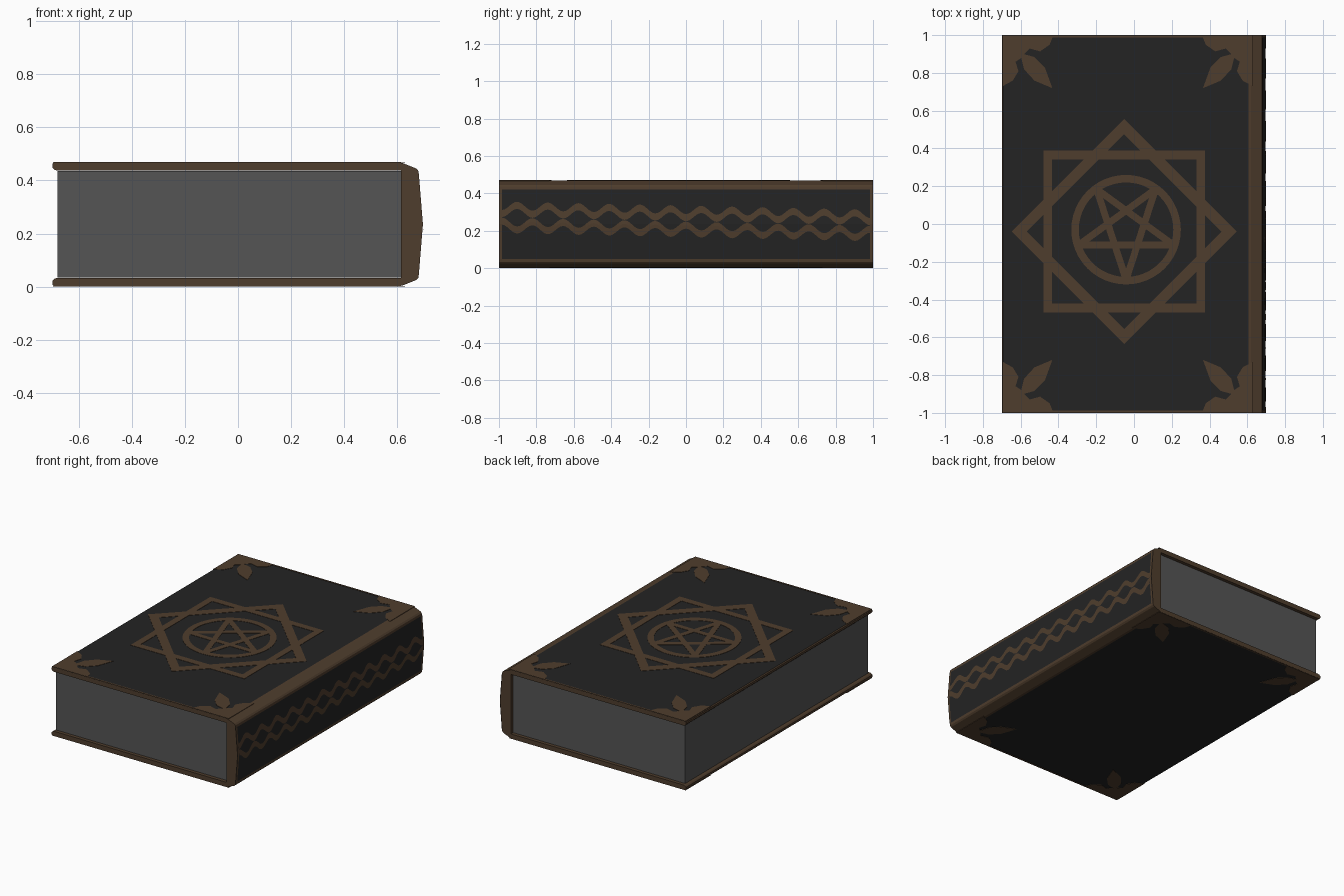
import bpy, bmesh, math
from mathutils import Vector

if "Cube" in bpy.data.objects:
    bpy.data.objects.remove(bpy.data.objects["Cube"])

MID = 0.235          # height of the symmetry plane
TOP = 0.468          # outer cover face


def material(name, rgb):
    m = bpy.data.materials.new(name)
    m.diffuse_color = (*rgb, 1)
    m.use_nodes = True
    m.node_tree.nodes["Principled BSDF"].inputs["Base Color"].default_value = m.diffuse_color
    return m


BROWN = material("bronze brown", (0.078, 0.047, 0.026))
DARK = material("black leather", (0.017, 0.017, 0.017))
GREY = material("grey paper", (0.09, 0.09, 0.09))


def finish(bm, name, *mats):
    bmesh.ops.recalc_face_normals(bm, faces=bm.faces)
    me = bpy.data.meshes.new(name)
    bm.to_mesh(me)
    bm.free()
    for m in mats:
        me.materials.append(m)
    ob = bpy.data.objects.new(name, me)
    bpy.context.collection.objects.link(ob)
    return ob


def prism(bm, pts, offset):
    """Extrude a closed outline along an offset vector."""
    a = [bm.verts.new(p) for p in pts]
    b = [bm.verts.new(Vector(p) + Vector(offset)) for p in pts]
    bm.faces.new(a)
    bm.faces.new(b)
    for i in range(len(a)):
        j = (i + 1) % len(a)
        bm.faces.new((a[i], a[j], b[j], b[i]))


def plate(bm, pts, bottom=False):
    """Thin plate lying on the front or back cover."""
    z, h = (0.0, 0.003) if bottom else (0.467, 0.003)
    prism(bm, [(x, y, z) for x, y in pts], (0, 0, h))


def ring(bm, centre, n, r_out, r_in, turn=0.0):
    """Flat polygonal frame made of n plates."""
    def p(r, i):
        t = turn + 2 * math.pi * i / n
        return centre[0] + r * math.cos(t), centre[1] + r * math.sin(t)
    for i in range(n):
        plate(bm, [p(r_out, i), p(r_out, i + 1), p(r_in, i + 1), p(r_in, i)])


def bar(bm, a, b, w):
    a, b = Vector(a), Vector(b)
    d = (b - a).normalized()
    s = Vector((-d.y, d.x)) * w / 2
    plate(bm, [a + s, b + s, b - s, a - s])


# Case: covers and spine as one C-shaped profile
half_out = [(-0.70, 0.448), (-0.70, 0.462), (-0.694, TOP), (0.605, TOP), (0.62, 0.466),
            (0.672, 0.445), (0.68, 0.436), (0.682, 0.42)]
half_in = [(0.615, 0.437), (-0.68, 0.437), (-0.692, 0.440)]
flip = lambda pts: [(x, 2 * MID - z) for x, z in reversed(pts)]
profile = half_out + [(0.697, MID)] + flip(half_out) + flip(half_in) + half_in
bm = bmesh.new()
prism(bm, [(x, -1, z) for x, z in profile], (0, 2, 0))
case = finish(bm, "book_case", BROWN, DARK)
for f in case.data.polygons:
    c, n = f.center, f.normal
    cover = abs(n.z) > 0.99 and abs(c.z - MID) > 0.23 and c.x < 0.5
    spine = n.x > 0.9 and c.x > 0.685
    if cover or spine:
        f.material_index = 1

# Page block
bm = bmesh.new()
prism(bm, [(-0.68, -0.98, 0.035), (0.617, -0.98, 0.035), (0.617, 0.98, 0.035),
           (-0.68, 0.98, 0.035)], (0, 0, 0.40))
finish(bm, "page_block", GREY)

# Corner flourishes on both covers: two edge lobes and a diagonal leaf
corner = [(0, 0), (0.27, 0), (0.25, 0.05), (0.2, 0.085), (0.145, 0.07), (0.115, 0.1),
          (0.17, 0.115), (0.225, 0.17), (0.265, 0.28), (0.17, 0.24), (0.115, 0.18),
          (0.1, 0.12), (0.07, 0.14), (0.085, 0.19), (0.055, 0.24), (0, 0.27)]
bm = bmesh.new()
for bottom in (False, True):
    for x0, sx in ((-0.697, 1), (0.63, -1)):
        for sy in (1, -1):
            plate(bm, [(x0 + sx * u, sy * (0.999 - v)) for u, v in corner], bottom)
finish(bm, "corner_flourishes", BROWN)

# Thin edge lines at head and tail of the covers
bm = bmesh.new()
for s in (1, -1):
    for bottom in (False, True):
        plate(bm, [(-0.45, s * 0.999), (0.4, s * 0.999), (0.4, s * 0.988), (-0.45, s * 0.988)],
              bottom)
finish(bm, "edge_lines", BROWN)

# Eight-pointed frame from two squares
bm = bmesh.new()
C = (-0.052, -0.04)
ring(bm, C, 4, 0.605, 0.54, math.pi / 4)
ring(bm, C, 4, 0.596, 0.515)
finish(bm, "eight_point_frame", BROWN)

# Circle with five-pointed star
bm = bmesh.new()
C = (-0.042, -0.03)
ring(bm, C, 48, 0.29, 0.25)
tips = [(C[0] + 0.265 * math.cos(math.radians(72 * i - 90)),
         C[1] + 0.265 * math.sin(math.radians(72 * i - 90))) for i in range(5)]
for i in range(5):
    bar(bm, tips[i], tips[(i + 2) % 5], 0.036)
finish(bm, "star_in_circle", BROWN)


# Spine chain: two mirrored wavy strands that meet between links
def on_spine(y, z, lift=0.003):
    return 0.697 - 0.015 * abs(z - MID) / 0.185 + lift, y, z


bm = bmesh.new()
STEPS, LINKS, W = 144, 12, 0.019
for s in (1, -1):
    prev = None
    for i in range(STEPS + 1):
        y = -0.985 + 1.97 * i / STEPS
        wave = 0.043 + 0.023 * math.cos(2 * math.pi * (LINKS * i / STEPS - 0.5))
        z = 0.25 - 0.022 * y + s * wave
        cur = [bm.verts.new(on_spine(y, z + k * W)) for k in (-1, 0, 1)]
        if prev:
            for k in (0, 1):
                bm.faces.new((prev[k], cur[k], cur[k + 1], prev[k + 1]))
        prev = cur
chain = finish(bm, "spine_chain", BROWN)
if chain.data.polygons[0].normal.x < 0:
    chain.data.flip_normals()

# Brown borders at both ends of the spine
bm = bmesh.new()
for s in (1, -1):
    for z0, z1 in ((0.05, MID), (MID, 0.42)):
        bm.faces.new([bm.verts.new(on_spine(s * y, z, 0.002))
                      for y, z in ((0.985, z0), (1, z0), (1, z1), (0.985, z1))])
ends = finish(bm, "spine_end_borders", BROWN)
for f in ends.data.polygons:
    if f.normal.x < 0:
        f.flip()
